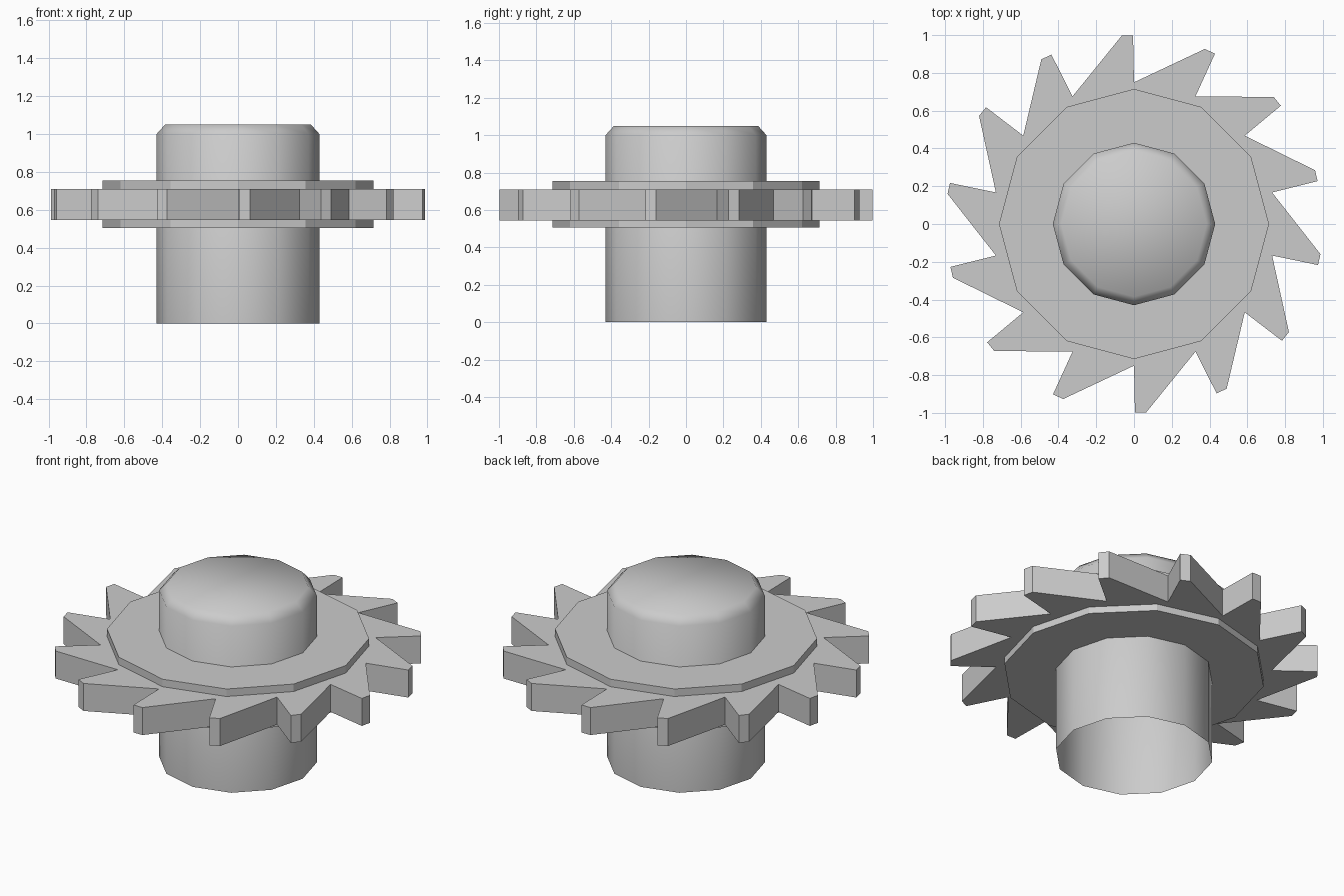
import bpy
import bmesh
from math import cos, sin, pi

cube = bpy.data.objects.get("Cube")
if cube:
    bpy.data.objects.remove(cube, do_unlink=True)

# Single grey metal colour
steel = bpy.data.materials.new("grey_metal")
steel.use_nodes = True
grey = (0.6, 0.6, 0.6, 1.0)
steel.diffuse_color = grey
steel.node_tree.nodes["Principled BSDF"].inputs["Base Color"].default_value = grey


def circle(radius, sides=12):
    return [(radius * sin(2 * pi * i / sides), radius * cos(2 * pi * i / sides))
            for i in range(sides)]


def loft(name, sections, cap_bottom=True, smooth=False):
    """Join a stack of (outline, height) sections into one solid."""
    bm = bmesh.new()
    rings = [[bm.verts.new((x, y, z)) for x, y in outline] for outline, z in sections]
    for low, high in zip(rings, rings[1:]):
        for i in range(len(low)):
            bm.faces.new((low[i - 1], low[i], high[i], high[i - 1]))
    bm.faces.new(rings[-1])
    if cap_bottom:
        bm.faces.new(rings[0][::-1])
    bmesh.ops.recalc_face_normals(bm, faces=bm.faces)
    for face in bm.faces:
        face.smooth = smooth
    mesh = bpy.data.meshes.new(name)
    bm.to_mesh(mesh)
    bm.free()
    mesh.materials.append(steel)
    obj = bpy.data.objects.new(name, mesh)
    bpy.context.collection.objects.link(obj)
    return obj


# Smooth shaft, open underneath, with a chamfered top
loft("shaft", [(circle(0.43), 0), (circle(0.43), 1.0), (circle(0.385), 1.05)],
     cap_bottom=False, smooth=True)

# Twelve-sided collar
loft("collar", [(circle(0.715), 0.505), (circle(0.715), 0.755)])

# Ratchet wheel: each tooth has a radial face, a narrow tip and a sloping back
teeth = 14
tooth = [(-0.064, 0.998), (-0.005, 0.998), (0.0, 0.75)]
outline = []
for i in range(teeth):
    a = 2 * pi * i / teeth
    outline += [(x * cos(a) + y * sin(a), y * cos(a) - x * sin(a)) for x, y in tooth]
loft("ratchet_wheel", [(outline, 0.545), (outline, 0.71)])
